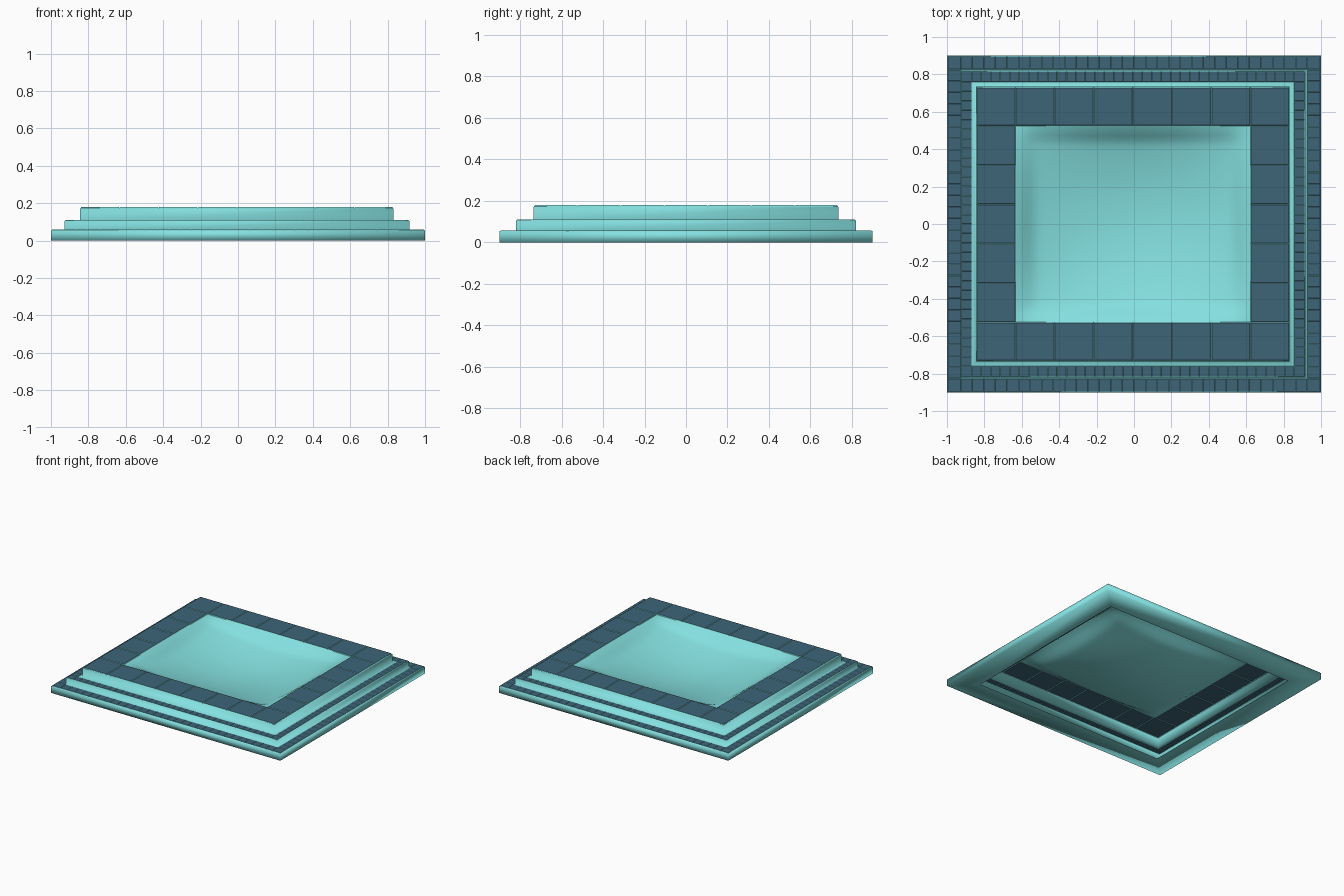
import bpy, bmesh

if "Cube" in bpy.data.objects:
    bpy.data.objects.remove(bpy.data.objects["Cube"])


def material(name, rgb):
    m = bpy.data.materials.new(name)
    m.diffuse_color = (*rgb, 1)
    m.use_nodes = True
    m.node_tree.nodes["Principled BSDF"].inputs["Base Color"].default_value = m.diffuse_color
    return m


STONE = material("pale_turquoise", (0.235, 0.75, 0.75))
TILE = material("slate_blue_tile", (0.048, 0.130, 0.190))
CX = -0.006          # upper tiers sit slightly left of centre


def finish(bm, name, mats):
    me = bpy.data.meshes.new(name)
    bm.to_mesh(me)
    bm.free()
    for m in mats:
        me.materials.append(m)
    ob = bpy.data.objects.new(name, me)
    bpy.context.collection.objects.link(ob)
    return ob


def rect_shell(name, cx, sections):
    """Bridge rectangles (half x, half y, z) with softly shaded edges."""
    bm = bmesh.new()
    loops = [[bm.verts.new((cx + sx * hx, sy * hy, z))
              for sx, sy in ((-1, -1), (1, -1), (1, 1), (-1, 1))]
             for hx, hy, z in sections]
    for a, b in zip(loops, loops[1:]):
        for i in range(4):
            j = (i + 1) % 4
            bm.faces.new((a[i], a[j], b[j], b[i])).smooth = True
    return finish(bm, name, [STONE])


def steps(outer, inner, n):
    """Grid lines: one border cell each side and n cells between."""
    return [-outer] + [-inner + 2 * inner * i / n for i in range(n + 1)] + [outer]


def tile_ring(name, cx, hx, hy, width, nx, ny, z, gap, lift):
    """A one-tile-wide rectangular ring of raised tiles with grout slopes."""
    bm = bmesh.new()
    xs, ys = steps(hx, hx - width, nx), steps(hy, hy - width, ny)
    verts = {}

    def v(i, j):
        if (i, j) not in verts:
            verts[i, j] = bm.verts.new((cx + xs[i], ys[j], z))
        return verts[i, j]

    for i in range(nx + 2):
        for j in range(ny + 2):
            if i in (0, nx + 1) or j in (0, ny + 1):
                bm.faces.new((v(i, j), v(i + 1, j), v(i + 1, j + 1), v(i, j + 1)))
    bm.normal_update()
    rim = bmesh.ops.inset_individual(bm, faces=bm.faces[:], thickness=gap, depth=lift)
    for f in rim["faces"]:
        f.material_index = 1
    return finish(bm, name, [TILE, STONE])


# Hollow stepped kerbs, each with a narrow lip under its tiles
rect_shell("lower_kerb", 0, [(.83, .73, 0), (1, .9, 0), (1, .9, .053), (.994, .894, .056)])
rect_shell("middle_kerb", CX, [(.932, .832, .056), (.922, .82, .056),
                               (.922, .82, .105), (.916, .814, .108)])
rect_shell("upper_kerb", CX, [(.862, .762, .107), (.838, .735, .109),
                              (.838, .735, .171), (.832, .729, .174)])

# Tile borders on each step
tile_ring("lower_tiles", 0, .996, .896, .070, 30, 27, .056, .002, .002)
tile_ring("middle_tiles", CX, .918, .816, .056, 34, 30, .108, .002, .002)
tile_ring("upper_tiles", CX, .835, .732, .207, 6, 5, .174, .005, .005)


# Smoothly dished basin
def dish(t):
    e = min(1, (1 - abs(t)) / .2)
    return .25 * e * e * (3 - 2 * e) + .75 * (1 - t * t)


bm = bmesh.new()
bmesh.ops.create_grid(bm, x_segments=48, y_segments=40, size=1)
for p in bm.verts:
    x, y = p.co.x, p.co.y
    p.co = (CX + .63 * x, .526 * y, .174 - .14 * dish(x) * dish(y))
for f in bm.faces:
    f.smooth = True
finish(bm, "basin", [STONE])
